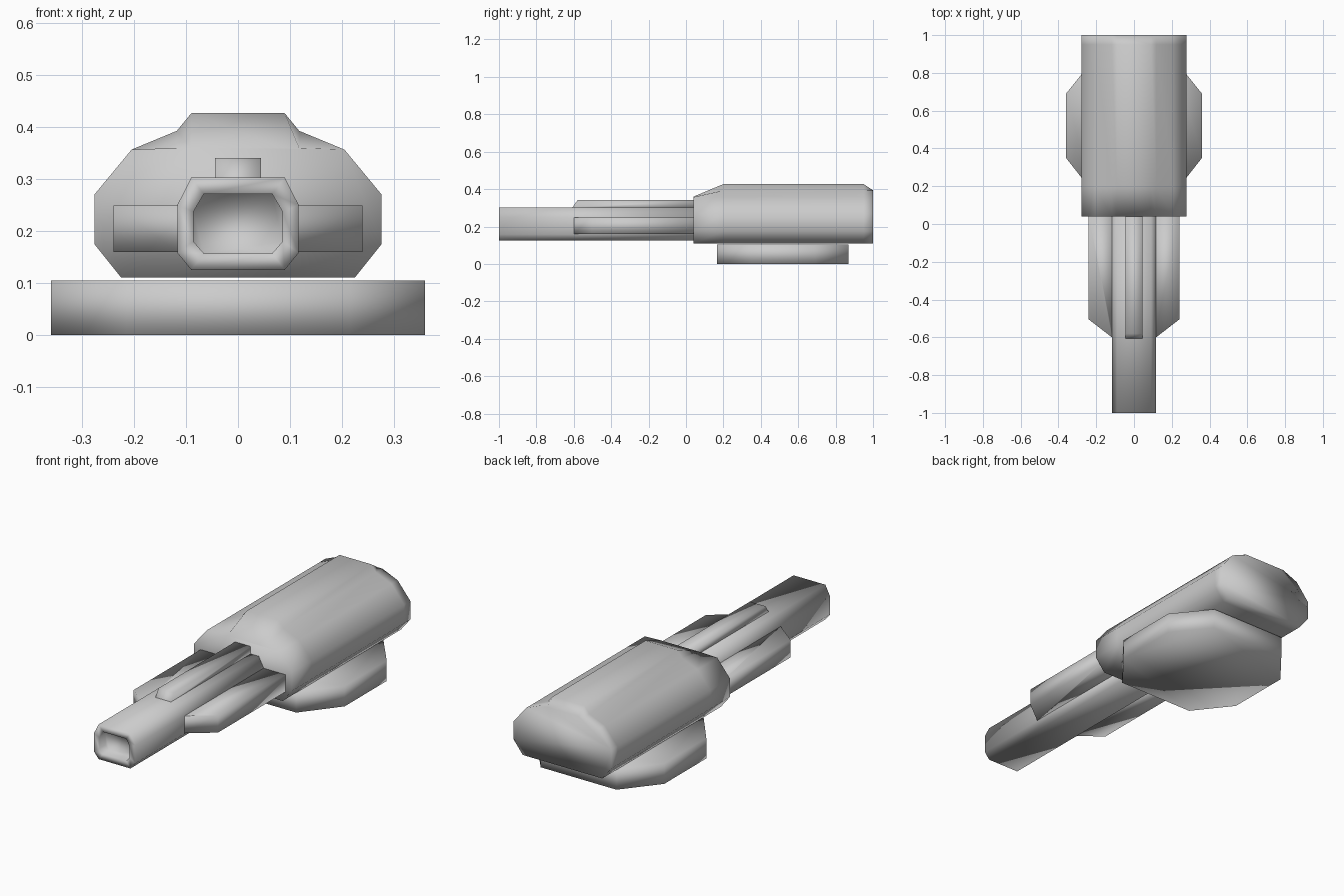
import bpy, bmesh

if "Cube" in bpy.data.objects:
    bpy.data.objects.remove(bpy.data.objects["Cube"])


def make_object(name, bm):
    bmesh.ops.remove_doubles(bm, verts=bm.verts, dist=1e-5)
    bmesh.ops.recalc_face_normals(bm, faces=bm.faces)
    mesh = bpy.data.meshes.new(name)
    bm.to_mesh(mesh)
    bm.free()
    mesh.shade_smooth()
    obj = bpy.data.objects.new(name, mesh)
    bpy.context.collection.objects.link(obj)
    return obj


def mirror(half):
    """Close a right-hand half profile with its mirrored left side."""
    return half + [(-a, b) for a, b in reversed(half)]


def loft(name, rings):
    """Skin a list of 3D rings and cap both ends."""
    bm = bmesh.new()
    loops = [[bm.verts.new(p) for p in ring] for ring in rings]
    n = len(loops[0])
    for a, b in zip(loops, loops[1:]):
        for i in range(n):
            j = (i + 1) % n
            bm.faces.new((a[i], a[j], b[j], b[i]))
    bm.faces.new(loops[0])
    bm.faces.new(loops[-1])
    return make_object(name, bm)


def section(half, y, top=1.0):
    """Cross-section at y, with heights clipped to top."""
    return [(x, y, min(z, top)) for x, z in mirror(half)]


def plan(points, z):
    return [(x, y, z) for x, y in points]


# Main body: faceted shell with a raised spine, sloped at both ends
body = [(0.225, 0.11), (0.277, 0.175), (0.277, 0.27),
        (0.205, 0.357), (0.118, 0.393), (0.09, 0.427)]
loft("body", [section(body, 0.04, 0.36), section(body, 0.20),
              section(body, 0.95), section(body, 1.0, 0.393)])

# Base: elongated octagonal slab
octagon = mirror([(0.215, 0.165), (0.36, 0.35), (0.36, 0.69), (0.215, 0.87)])
loft("base", [plan(octagon, 0.0), plan(octagon, 0.105)])

# Barrel with a recessed muzzle
outer = [(0.09, 0.125), (0.117, 0.158), (0.117, 0.25), (0.09, 0.303)]
inner = [(0.066, 0.157), (0.086, 0.18), (0.086, 0.237), (0.066, 0.271)]
loft("barrel", [section(outer, 0.05), section(outer, -1.0),
                section(inner, -1.0), section(inner, -0.95)])

# Side fins, tapered at the front
for side, name in ((1, "right_fin"), (-1, "left_fin")):
    fin = [(side * x, y) for x, y in
           ((0.11, 0.05), (0.11, -0.605), (0.117, -0.6), (0.24, -0.505), (0.24, 0.05))]
    loft(name, [plan(fin, 0.16), plan(fin, 0.249)])

# Top rail with a slanted front
rail = [(0.05, 0.29), (-0.61, 0.29), (-0.605, 0.305), (-0.58, 0.341), (0.05, 0.341)]
loft("top_rail", [[(x, y, z) for y, z in rail] for x in (-0.044, 0.044)])
